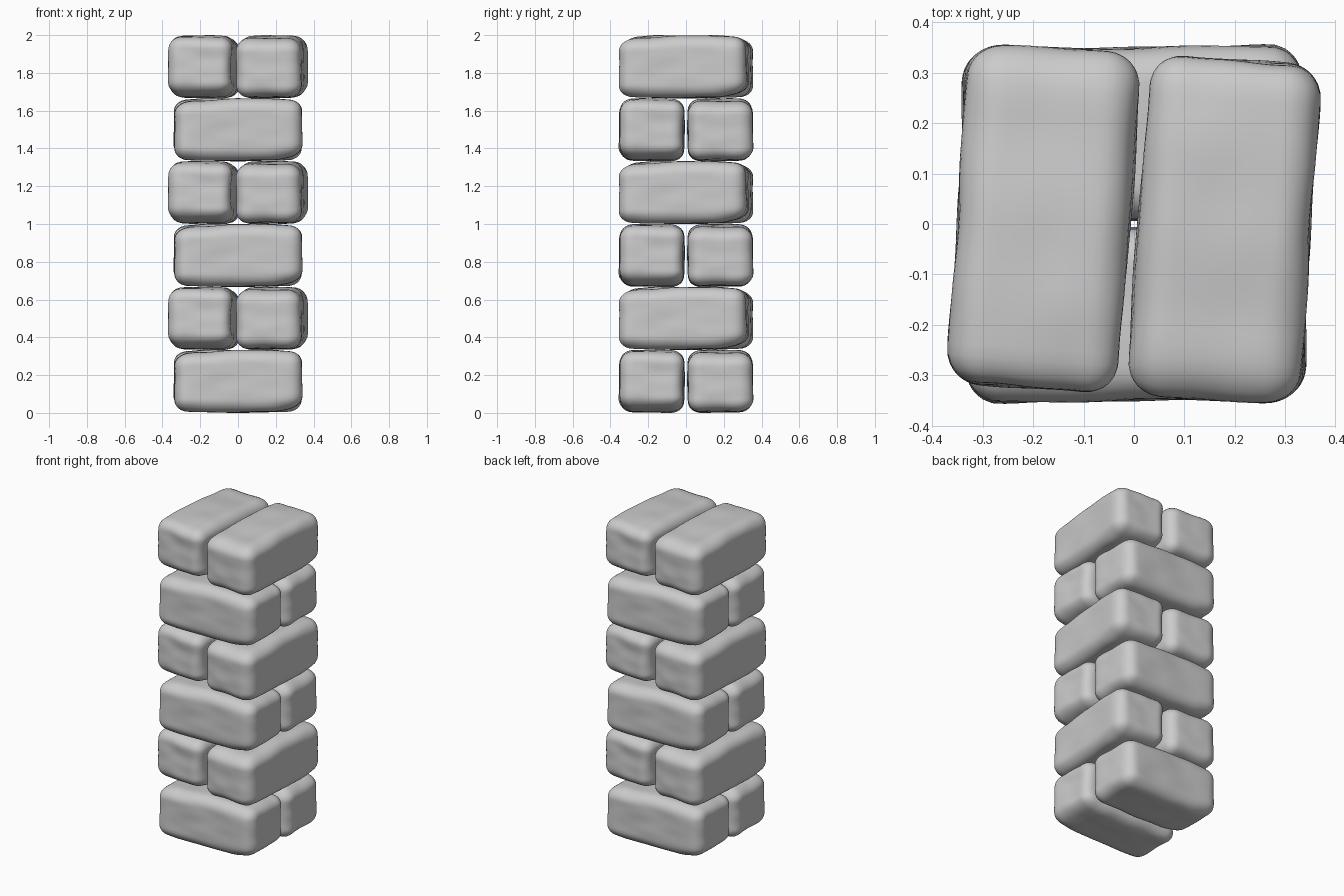
import bpy, bmesh
from math import sin, pi, radians, exp
from mathutils import Vector, Matrix, noise

if "Cube" in bpy.data.objects:
    bpy.data.objects.remove(bpy.data.objects["Cube"])

LAYERS = 6
STEP = 0.333            # height of one course
HALF = Vector((0.338, 0.17, 0.166))
CENTRE = Vector((0.002, -0.179, 0.167))
RADIUS = 0.068          # worn edge rounding


def lerp_profile(x, pts):
    """Smooth interpolation through (x, value) points."""
    if x <= pts[0][0]:
        return pts[0][1]
    for (x0, v0), (x1, v1) in zip(pts, pts[1:]):
        if x <= x1:
            t = (x - x0) / (x1 - x0)
            t = t * t * (3 - 2 * t)
            return v0 + (v1 - v0) * t
    return pts[-1][1]


TOP = [(-0.33, -0.024), (-0.22, -0.013), (0.02, 0.001), (0.15, 0.002), (0.33, -0.008)]
BOTTOM = [(-0.33, 0.012), (-0.18, 0.006), (0.0, 0.003), (0.16, 0.008), (0.33, 0.03)]


def make_stone_mesh():
    bm = bmesh.new()
    bmesh.ops.create_cube(bm, size=2)
    bmesh.ops.subdivide_edges(bm, edges=bm.edges[:], cuts=23, use_grid_fill=True)
    inner = HALF - Vector((RADIUS,) * 3)
    for v in bm.verts:
        # rounded box, with grid lines packed towards the edges
        p = Vector([h * (0.5 * c + 0.5 * sin(c * pi / 2)) for c, h in zip(v.co, HALF)])
        core = Vector([max(-i, min(i, c)) for c, i in zip(p, inner)])
        n = (p - core).normalized()
        p = core + n * RADIUS
        # uneven top and bottom
        f = (p.z / HALF.z + 1) / 2
        p.z += f * lerp_profile(p.x, TOP) + (1 - f) * lerp_profile(p.x, BOTTOM)
        # outer face slightly fuller at the left end, hollow on the inner side
        p.y -= 0.006 * max(0, -n.y) * max(0, -p.x / HALF.x)
        p.y -= 0.010 * max(0, n.y) * exp(-((p.x - 0.24) / 0.1) ** 2 - (p.z / 0.08) ** 2)
        # shallow dent in the right end and hand-worn waviness
        p.x -= 0.007 * max(0, n.x) * exp(-((p.z - 0.05) / 0.06) ** 2 - ((p.y - 0.03) / 0.1) ** 2)
        p += n * 0.005 * noise.noise(Vector((p.x * 6, p.y * 9, p.z * 13)) + Vector((3.1, 1.7, 5.2)))
        v.co = p + CENTRE
    low = min(v.co.z for v in bm.verts)
    high = max(v.co.z for v in bm.verts)
    fit = (2 - STEP * (LAYERS - 1)) / (high - low)
    for v in bm.verts:
        v.co.z = (v.co.z - low) * fit
    for face in bm.faces:
        face.smooth = True
    mesh = bpy.data.meshes.new("stone_block")
    bm.to_mesh(mesh)
    bm.free()
    return mesh


# courses of two blocks, alternately turned a quarter with a slight twist
stone = make_stone_mesh()
for layer in range(LAYERS):
    yaw = radians(90 - 4.2) if layer % 2 else 0
    for side in range(2):
        block = bpy.data.objects.new(f"stone_course{layer + 1}_{'ab'[side]}", stone)
        block.matrix_world = (Matrix.Translation((0, 0, layer * STEP))
                              @ Matrix.Rotation(yaw + side * pi, 4, 'Z'))
        bpy.context.collection.objects.link(block)
